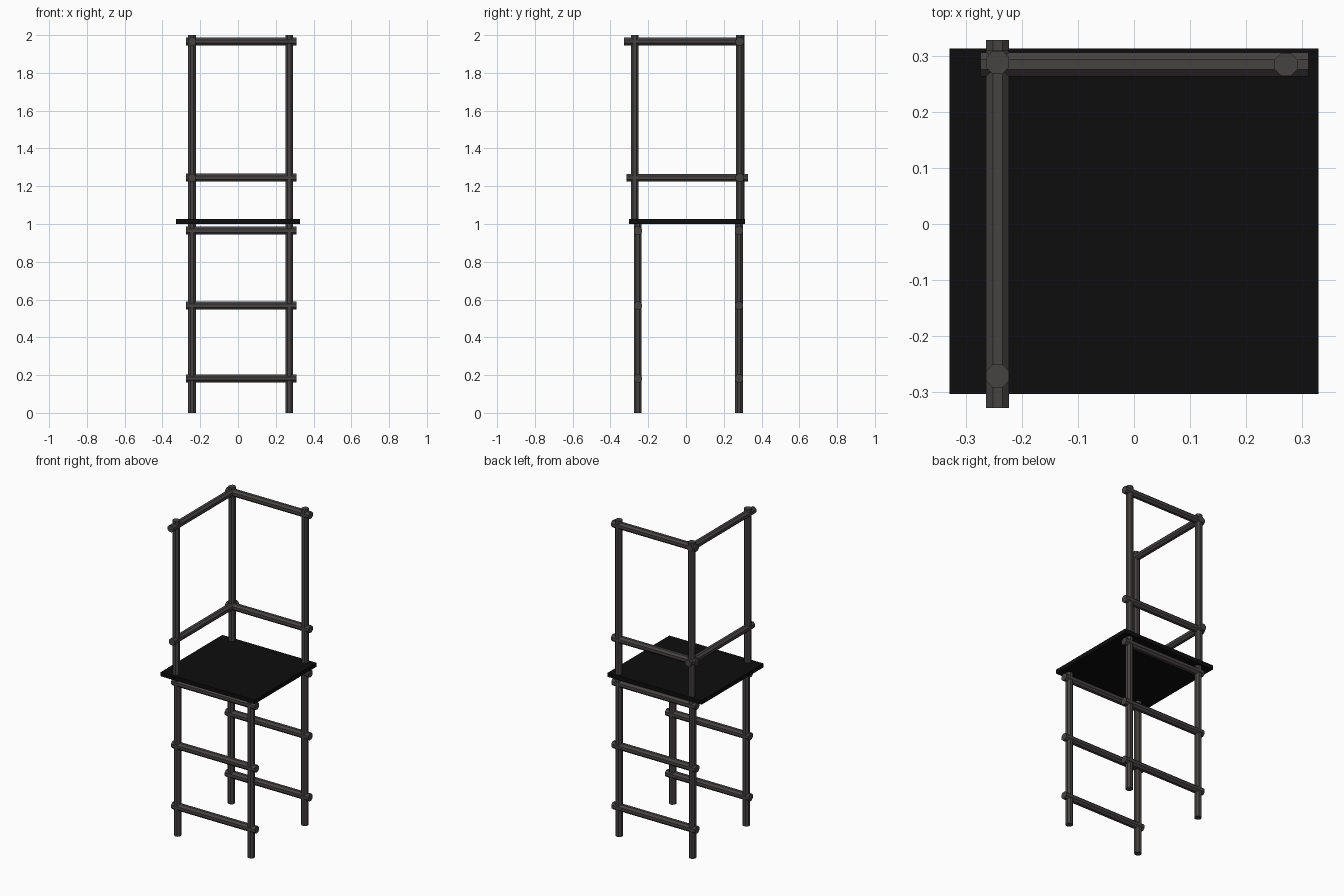
import bpy, bmesh
from math import pi, cos
from mathutils import Matrix, Vector

if "Cube" in bpy.data.objects:
    bpy.data.objects.remove(bpy.data.objects["Cube"])

def material(name, color):
    m = bpy.data.materials.new(name)
    m.diffuse_color = color
    m.use_nodes = True
    m.node_tree.nodes["Principled BSDF"].inputs["Base Color"].default_value = m.diffuse_color
    return m

WOOD = material("dark_wood", (0.062, 0.056, 0.055, 1))
BLACK = material("black_board", (0.004, 0.004, 0.004, 1))

def finish(name, bm, mat):
    me = bpy.data.meshes.new(name)
    bm.to_mesh(me)
    bm.free()
    me.materials.append(mat)
    ob = bpy.data.objects.new(name, me)
    bpy.context.collection.objects.link(ob)
    return ob

def pole(name, a, b, half_width=0.0205):
    """Eight-sided pole between two points, flats facing the axes."""
    a, b = Vector(a), Vector(b)
    r = half_width / cos(pi / 8)
    rot = (b - a).to_track_quat('Z', 'Y').to_matrix().to_4x4()
    mtx = Matrix.Translation((a + b) / 2) @ rot @ Matrix.Rotation(pi / 8, 4, 'Z')
    bm = bmesh.new()
    bmesh.ops.create_cone(bm, cap_ends=True, segments=8, radius1=r, radius2=r,
                          depth=(b - a).length, matrix=mtx)
    # first corner must sit half a step off the axis
    return finish(name, bm, WOOD)

LEFT, RIGHT = -0.243, 0.271
FRONT, BACK = -0.255, 0.281

# Lower legs and the three rungs joining each pair
for side, y in (("front", FRONT), ("back", BACK)):
    for hand, x in (("left", LEFT), ("right", RIGHT)):
        pole(f"{side}_{hand}_leg", (x, y, 0), (x, y, 1.005))
    for i, z in enumerate((0.182, 0.568, 0.965)):
        pole(f"{side}_rung_{i + 1}", (-0.275, y, z), (0.311, y, z), 0.0215)

# Platform board
bm = bmesh.new()
bmesh.ops.create_cube(bm, size=1, matrix=Matrix.Translation((0, 0.005, 1.014))
                      @ Matrix.Diagonal((0.658, 0.616, 0.026, 1)))
finish("platform", bm, BLACK)

# Guard posts above the platform
for name, x, y in (("front_left", LEFT, -0.271), ("back_left", LEFT, 0.288),
                   ("back_right", RIGHT, 0.284)):
    pole(f"{name}_guard_post", (x, y, 1.01), (x, y, 2.0))

# Guard rails along the back and the left side
for name, z, y0, y1 in (("lower", 1.245, -0.315, 0.328), ("upper", 1.966, -0.328, 0.31)):
    pole(f"{name}_back_guard_rail", (-0.274, 0.284, z), (0.311, 0.284, z), 0.0212)
    pole(f"{name}_left_guard_rail", (LEFT, y0, z), (LEFT, y1, z))
